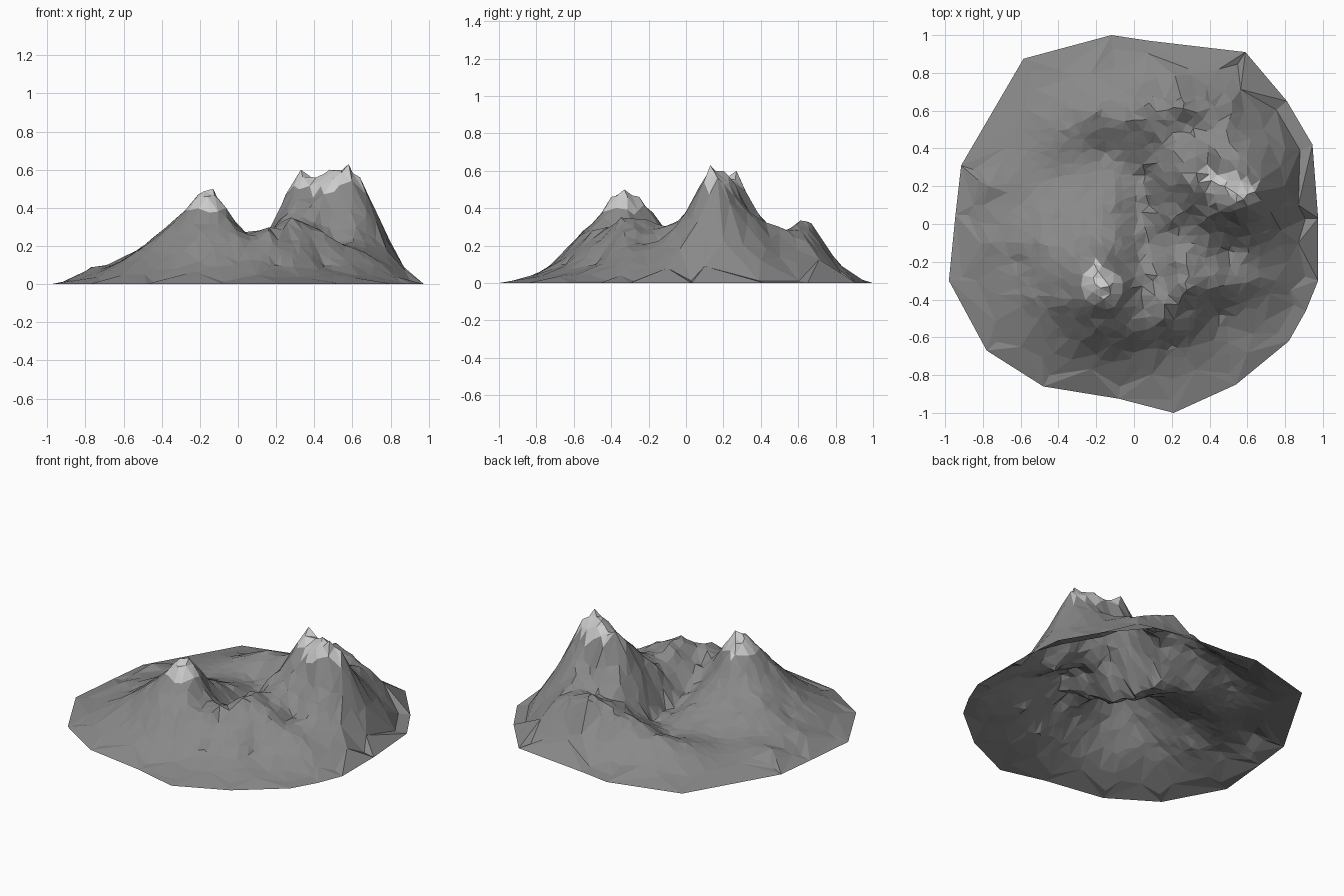
import bpy, random
from mathutils import Vector, noise
from mathutils.geometry import delaunay_2d_cdt

if "Cube" in bpy.data.objects:
    bpy.data.objects.remove(bpy.data.objects["Cube"])

random.seed(4)

# Outline of the base, counter-clockwise
RIM = [(-.12, 1), (-.585, .875), (-.915, .31), (-.945, .05), (-.98, -.3), (-.78, -.67),
       (-.48, -.86), (-.08, -.925), (.21, -1), (.54, -.85), (.82, -.62), (.91, -.46),
       (.975, -.3), (.975, .03), (.945, .42), (.81, .65), (.59, .91), (.08, .97)]

# Landform control points: x, y, height
EAST_PEAK = [(.33, .27, .6), (.41, .23, .56), (.48, .2, .6), (.58, .13, .63), (.64, .17, .56),
             (.25, .27, .47), (.19, .2, .34), (.72, .15, .39), (.8, .12, .2), (.87, .1, .09),
             (.5, .02, .38), (.3, .05, .37), (.7, -.05, .24), (.62, .27, .42), (.46, .35, .36),
             (.33, .36, .4), (.2, .02, .31)]
WEST_PEAK = [(-.13, -.33, .5), (-.19, -.25, .46), (-.22, -.36, .45), (-.33, -.33, .34),
             (-.16, -.4, .46), (-.38, -.12, .25), (-.5, -.1, .2), (-.1, -.17, .29),
             (-.2, -.08, .25), (-.5, -.35, .19), (-.14, -.48, .34), (-.2, -.55, .28),
             (-.4, -.6, .13), (0, -.57, .25), (-.62, -.2, .11)]
SOUTH_RIDGE = [(.05, -.45, .26), (.16, -.5, .28), (.28, -.35, .35), (.45, -.33, .27),
               (.6, -.31, .19), (.75, -.3, .11), (.3, -.1, .3), (.22, -.2, .32), (.5, -.14, .2),
               (.2, -.64, .1), (.45, -.48, .1), (0, -.68, .12), (-.2, -.69, .12), (.65, -.45, .08)]
NORTH_RIDGE = [(.08, .64, .26), (.25, .67, .32), (.38, .66, .28), (.52, .65, .22), (0, .55, .23),
               (-.2, .59, .18), (-.35, .5, .13), (.3, .48, .27), (.62, .45, .24), (.3, .79, .12),
               (.8, .4, .12), (.1, .43, .19), (.05, .75, .12)]
VALLEY = [(.1, -.3, .22), (.08, -.1, .12), (.03, -.2, .17), (.08, .1, .08), (.02, .02, .1),
          (.06, .26, .07), (-.1, -.04, .22), (-.1, .1, .16), (-.1, .22, .11), (-.15, .38, .07),
          (-.4, .25, .08), (-.6, .1, .09), (-.77, .2, .09), (-.76, -.1, .09), (-.6, .5, .05)]
SKIRT = [(-.83, -.3, .03), (-.6, -.65, .05), (.2, -.82, .035), (.6, -.68, .035), (.83, -.35, .04),
         (.87, -.1, .08), (-.1, .83, .04), (.45, .82, .07), (-.4, .75, .04), (-.85, .1, .03)]
FLARE = [(x * .93, y * .93, .012) for x, y in RIM]
LAND = EAST_PEAK + WEST_PEAK + SOUTH_RIDGE + NORTH_RIDGE + VALLEY + SKIRT + FLARE


def solve(a, b):
    """Gaussian elimination with pivoting."""
    n = len(b)
    m = [row + [v] for row, v in zip(a, b)]
    for i in range(n):
        p = max(range(i, n), key=lambda r: abs(m[r][i]))
        m[i], m[p] = m[p], m[i]
        for r in range(i + 1, n):
            f = m[r][i] / m[i][i]
            m[r] = [u - f * v for u, v in zip(m[r], m[i])]
    x = [0] * n
    for i in reversed(range(n)):
        x[i] = (m[i][n] - sum(m[i][j] * x[j] for j in range(i + 1, n))) / m[i][i]
    return x


# Interpolate the landform (cone-shaped kernel keeps peaks and ridges sharp)
knots = [(Vector((x, y)), z) for x, y, z in LAND] + [(Vector(p), 0) for p in RIM]
weights = solve([[(p - q).length for q, _ in knots] for p, _ in knots], [z for _, z in knots])


def height(p):
    h = sum(w * (p - q).length for w, (q, _) in zip(weights, knots))
    near = min((p - Vector(k[:2])).length for k in LAND)
    rough = min(1, max(0, h - .06) / .2) * min(1, near / .06)
    return max(.004, h + .04 * rough * noise.noise(Vector((p.x * 9, p.y * 9, 2))))


def inside(p, s):
    """Is p within the rim scaled by s?"""
    for a, b in zip(RIM, RIM[1:] + RIM[:1]):
        e, d = Vector(b) - Vector(a), p - Vector(a) * s
        if e.x * d.y - e.y * d.x < 0:
            return False
    return True


# Scatter vertices: fine on the rocky core, coarse on the skirt
points = [Vector(p) for p in RIM] + [Vector(k[:2]) for k in LAND]
for step, lo, hi in ((.055, 0, .74), (.1, .74, .9)):
    n = int(1 / step)
    for i in range(-n, n + 1):
        for j in range(-n, n + 1):
            p = Vector((i + random.uniform(-.35, .35), j + random.uniform(-.35, .35))) * step
            if inside(p, hi) and not (lo and inside(p, lo)):
                if min((p - Vector(k[:2])).length for k in LAND) > .025:
                    points.append(p)

n = len(RIM)
flat, _, tris, origin, _, _ = delaunay_2d_cdt(
    points, [(i, (i + 1) % n) for i in range(n)], [list(range(n))], 1, 1e-5)
verts = [(p.x, p.y, 0 if any(k < n for k in o) else height(p)) for p, o in zip(flat, origin)]


def is_snow(t):
    x = sum(verts[i][0] for i in t) / 3
    z = sum(verts[i][2] for i in t) / 3
    return z > (.395 if x < .1 else .5)


def add_part(name, faces, shade):
    used = sorted({i for f in faces for i in f})
    index = {v: k for k, v in enumerate(used)}
    me = bpy.data.meshes.new(name)
    me.from_pydata([verts[i] for i in used], [], [[index[i] for i in f] for f in faces])
    mat = bpy.data.materials.new(name)
    mat.diffuse_color = (shade, shade, shade, 1)
    mat.use_nodes = True
    mat.node_tree.nodes["Principled BSDF"].inputs["Base Color"].default_value = mat.diffuse_color
    me.materials.append(mat)
    bpy.context.collection.objects.link(bpy.data.objects.new(name, me))


# Rock body and snow caps, flat shaded
add_part("mountain_rock", [t for t in tris if not is_snow(t)], .25)
add_part("snow_caps", [t for t in tris if is_snow(t)], .7)
